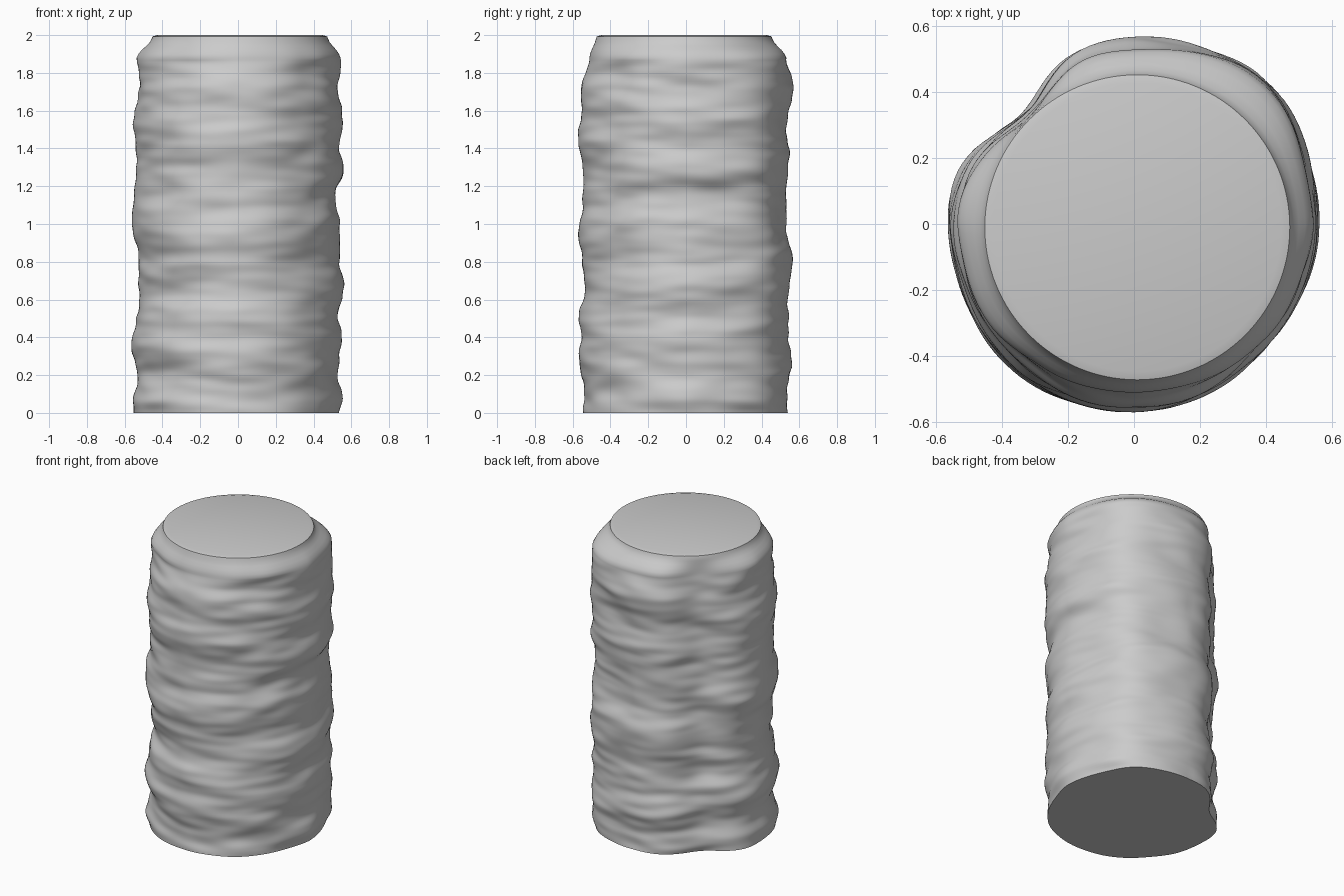
import bpy, bmesh, math
from mathutils import Vector, noise

if "Cube" in bpy.data.objects:
    bpy.data.objects.remove(bpy.data.objects["Cube"])

SIDES, ROWS = 128, 150
SHOULDER = 1.88

# Radius against height on the right, back, left and front of the column
PROFILES = [
    [(0, .53), (.07, .55), (.2, .53), (.42, .548), (.52, .53), (.67, .56), (.82, .535),
     (1.0, .54), (1.15, .515), (1.28, .555), (1.4, .54), (1.55, .555), (1.72, .53), (1.88, .545)],
    [(0, .54), (.1, .535), (.26, .56), (.4, .54), (.6, .54), (.8, .565), (.97, .53),
     (1.2, .53), (1.36, .55), (1.5, .53), (1.72, .567), (1.88, .535)],
    [(0, .555), (.05, .56), (.2, .53), (.35, .56), (.6, .525), (.8, .525), (1.0, .562),
     (1.3, .535), (1.55, .553), (1.75, .522), (1.88, .535)],
    [(0, .545), (.1, .54), (.3, .57), (.4, .55), (.5, .57), (.65, .535), (.8, .55),
     (.95, .57), (1.1, .55), (1.25, .545), (1.45, .57), (1.6, .55), (1.72, .558), (1.88, .51)],
]


def smooth(t):
    return t * t * (3 - 2 * t)


def at_height(profile, z):
    for (z0, r0), (z1, r1) in zip(profile, profile[1:]):
        if z <= z1:
            return r0 + (r1 - r0) * smooth((z - z0) / (z1 - z0))
    return profile[-1][1]


def bump(a, centre, width):
    d = (a - centre + math.pi) % math.tau - math.pi
    return math.exp(-(d / width) ** 2)


def radius(a, z):
    # Blend the four profiles, then shape the lobes between them
    q = a / (math.pi / 2)
    i = int(q) % 4
    t = smooth(q - int(q))
    r = at_height(PROFILES[i], z) * (1 - t) + at_height(PROFILES[(i + 1) % 4], z) * t
    r += .035 * bump(a, math.radians(47), .35) - .08 * bump(a, math.radians(135), .36)
    r -= .012 * bump(a, math.radians(315), .4)
    # Stretched horizontal strata
    c, s = math.cos(a), math.sin(a)
    wide = noise.noise(Vector((c * 1.6, s * 1.6, z * 7)))
    fine = noise.noise(Vector((c * 2.4 + 9, s * 2.4, z * 17)))
    between = abs(math.sin(2 * a))
    return r + .022 * wide * between + .009 * fine


bm = bmesh.new()


def ring(points):
    return [bm.verts.new(p) for p in points]


def circle(r, z):
    return ring([(.01 + r * math.cos(math.tau * k / SIDES),
                  -.01 + r * math.sin(math.tau * k / SIDES), z) for k in range(SIDES)])


# Layered rock wall
rings = []
for j in range(ROWS + 1):
    z = SHOULDER * j / ROWS
    pts = []
    for k in range(SIDES):
        a = math.tau * k / SIDES
        r = radius(a, z)
        pts.append((r * math.cos(a), r * math.sin(a), z))
    rings.append(ring(pts))

# Rounded shoulder drawn in to the circular rim
for t, z in ((.12, 1.9), (.35, 1.922), (.65, 1.943), (.88, 1.962)):
    pts = []
    for k in range(SIDES):
        a = math.tau * k / SIDES
        r = radius(a, SHOULDER)
        rim = Vector((.01 + .468 * math.cos(a), -.01 + .468 * math.sin(a), z))
        pts.append(Vector((r * math.cos(a), r * math.sin(a), z)).lerp(rim, t))
    rings.append(ring(pts))
rings += [circle(.467, 1.98), circle(.463, 1.993), circle(.438, 2.0)]

for low, high in zip(rings, rings[1:]):
    for k in range(SIDES):
        n = (k + 1) % SIDES
        bm.faces.new((low[k], low[n], high[n], high[k]))

# Flat top and base
bm.faces.new(rings[-1])
bm.faces.new(rings[0][::-1])

mesh = bpy.data.meshes.new("rock_column")
bm.to_mesh(mesh)
bm.free()
column = bpy.data.objects.new("rock_column", mesh)
bpy.context.collection.objects.link(column)

stone = bpy.data.materials.new("grey stone")
stone.diffuse_color = (.6, .6, .6, 1)
stone.use_nodes = True
stone.node_tree.nodes["Principled BSDF"].inputs["Base Color"].default_value = stone.diffuse_color
mesh.materials.append(stone)

bpy.context.view_layer.objects.active = column
column.select_set(True)
bpy.ops.object.shade_smooth_by_angle(angle=math.radians(40))
